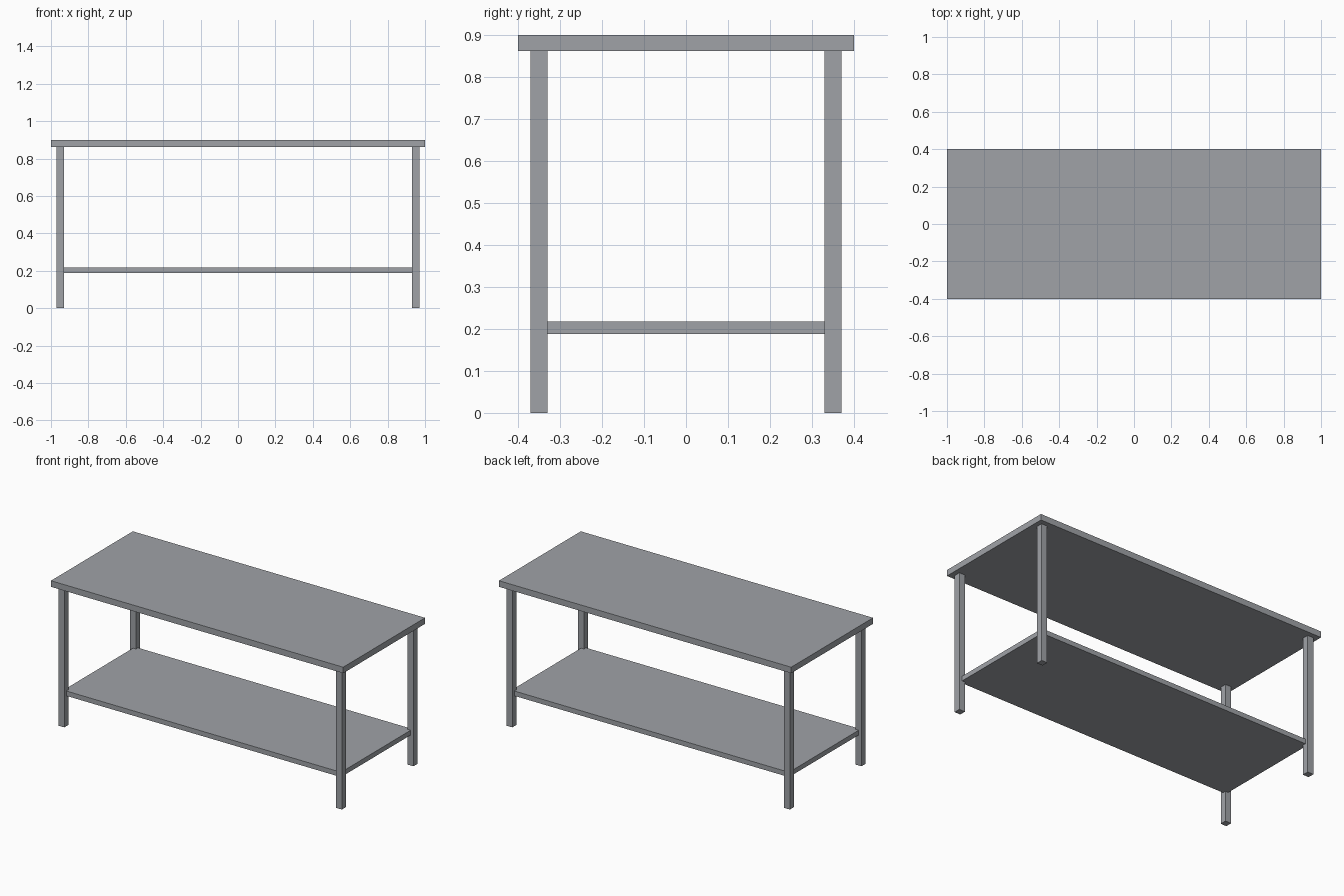
import bpy
import bmesh
from mathutils import Matrix, Vector

if "Cube" in bpy.data.objects:
    bpy.data.objects.remove(bpy.data.objects["Cube"])

# Brushed steel grey
steel = bpy.data.materials.new("steel_grey")
steel.use_nodes = True
colour = (0.35, 0.365, 0.39, 1)
steel.diffuse_color = colour
steel.node_tree.nodes["Principled BSDF"].inputs["Base Color"].default_value = colour


def box(name, centre_xy, size_xy, bottom, top):
    """Axis-aligned box between two heights."""
    mesh = bpy.data.meshes.new(name)
    bm = bmesh.new()
    centre = Vector((*centre_xy, (bottom + top) / 2))
    scale = Matrix.Diagonal((*size_xy, top - bottom, 1))
    bmesh.ops.create_cube(bm, size=1, matrix=Matrix.Translation(centre) @ scale)
    bm.to_mesh(mesh)
    bm.free()
    mesh.materials.append(steel)
    obj = bpy.data.objects.new(name, mesh)
    bpy.context.collection.objects.link(obj)
    return obj


HEIGHT = 0.9
TOP_UNDERSIDE = 0.8625
LEG_X, LEG_Y, LEG_WIDTH = 0.95, 0.35, 0.04

# Worktop
box("worktop", (0, 0), (2, 0.8), TOP_UNDERSIDE, HEIGHT)

# Lower shelf, its corners set into the legs
box("lower_shelf", (0, 0), (2 * LEG_X, 2 * LEG_Y), 0.1875, 0.2175)

# Four square legs
for side, sx in (("left", 1), ("right", -1)):
    for end, sy in (("front", -1), ("back", 1)):
        box(f"{end}_{side}_leg", (sx * LEG_X, sy * LEG_Y),
            (LEG_WIDTH, LEG_WIDTH), 0, TOP_UNDERSIDE)
